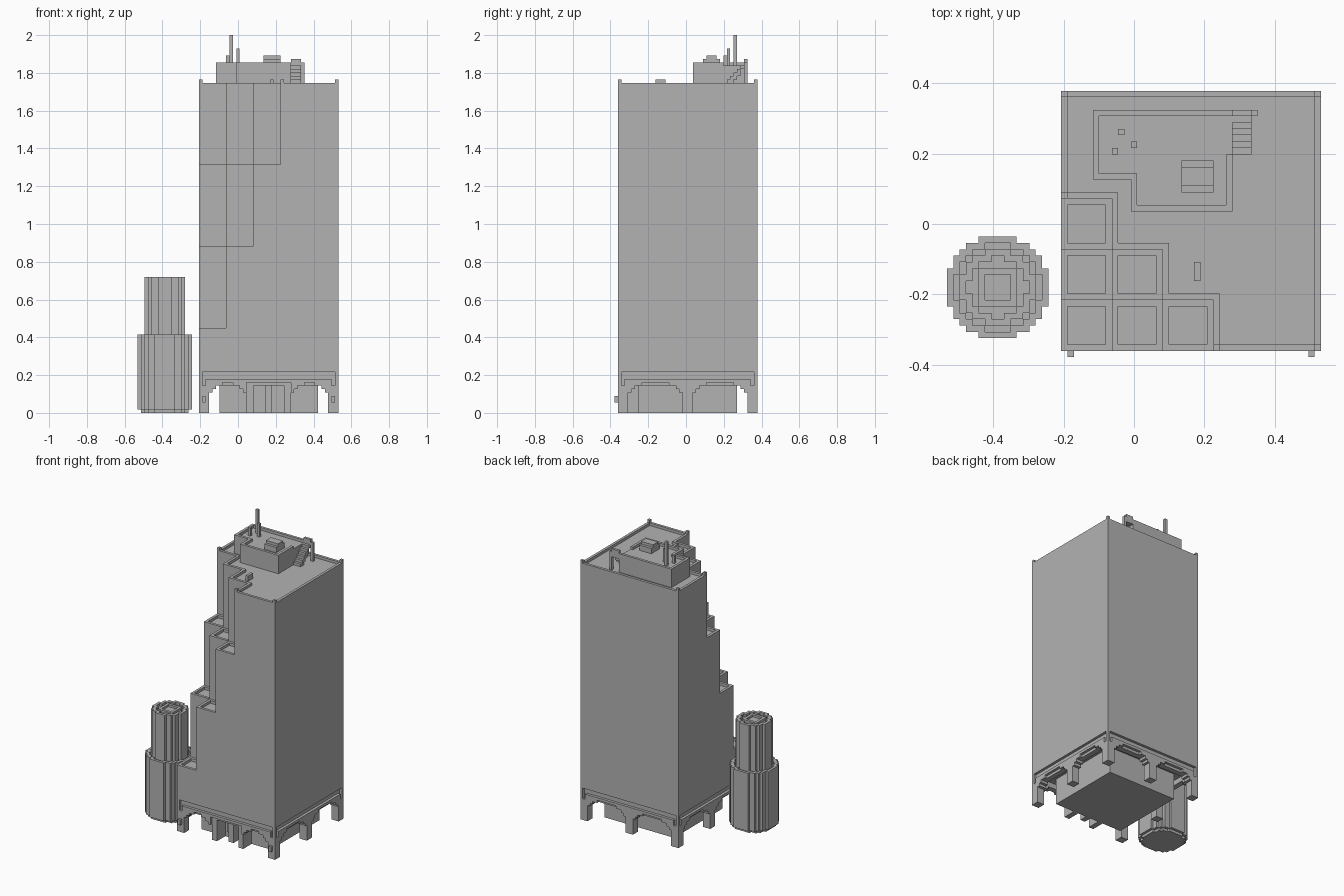
import bpy, bmesh
from mathutils import Matrix, Vector

cube = bpy.data.objects.get("Cube")
if cube:
    bpy.data.objects.remove(cube)

UNIT = 2 / 111          # one block of the model grid
ORIGIN = Vector((29.5, 21, 0))
MIDDLE = Vector((38.5, 21.5, 0))   # centre of the main tower

grey = bpy.data.materials.new("concrete_grey")
grey.use_nodes = True
grey.diffuse_color = (0.45, 0.45, 0.45, 1)
grey.node_tree.nodes["Principled BSDF"].inputs["Base Color"].default_value = grey.diffuse_color


def finish(name, bm):
    """Scale grid coordinates to the scene and create the object."""
    bmesh.ops.recalc_face_normals(bm, faces=bm.faces)
    for vert in bm.verts:
        vert.co = (vert.co - ORIGIN) * UNIT
    mesh = bpy.data.meshes.new(name)
    bm.to_mesh(mesh)
    bm.free()
    mesh.materials.append(grey)
    obj = bpy.data.objects.new(name, mesh)
    bpy.context.collection.objects.link(obj)
    return obj


def add_prism(bm, points, low, high, sunk=0):
    """Extrude an outline upwards; a sunk top leaves a rim one block wide."""
    base = bm.faces.new([bm.verts.new((x, y, low)) for x, y in points])
    base.normal_update()
    if base.normal.z > 0:
        base.normal_flip()
    made = bmesh.ops.extrude_face_region(bm, geom=[base], use_keep_orig=True)["geom"]
    top = [f for f in made if isinstance(f, bmesh.types.BMFace)][0]
    for vert in top.verts:
        vert.co.z = high
    bmesh.ops.recalc_face_normals(bm, faces=bm.faces)
    if sunk:
        # outer rim, then a vertical step down to the floor
        bmesh.ops.inset_region(bm, faces=[top], thickness=1, use_even_offset=True)
        floor = bmesh.ops.extrude_discrete_faces(bm, faces=[top])["faces"][0]
        for vert in floor.verts:
            vert.co.z -= sunk


def prism(name, points, low, high, sunk=0):
    bm = bmesh.new()
    add_prism(bm, points, low, high, sunk)
    return finish(name, bm)


def rect(x0, x1, y0, y1):
    return [(x0, y0), (x1, y0), (x1, y1), (x0, y1)]


def add_box(bm, x0, x1, y0, y1, z0, z1, turn=None):
    size = Vector((x1 - x0, y1 - y0, z1 - z0))
    place = Vector((x0 + x1, y0 + y1, z0 + z1)) / 2
    matrix = Matrix.Translation(place) @ Matrix.Diagonal(size).to_4x4()
    if turn is not None:
        spin = Matrix.Rotation(turn * 1.5707963, 4, "Z")
        matrix = Matrix.Translation(MIDDLE) @ spin @ matrix
    bmesh.ops.create_cube(bm, size=1, matrix=matrix)


def boxes(name, *items, turn=None):
    bm = bmesh.new()
    for item in items:
        add_box(bm, *item, turn=turn)
    return finish(name, bm)


# Main tower with its stepped corner
ROOF = 97
prism("main_tower", [(18, 42), (18, 25), (26, 25), (26, 17), (34, 17), (34, 9),
                     (42, 9), (42, 1), (59, 1), (59, 42)], 12, ROOF, 1)

# Stepped terraces
for column in range(3):
    for row in range(3 - column):
        x, y = 18 + 8 * column, 1 + 8 * row
        prism("terrace", rect(x, x + 8, y, y + 8), 12, 25 + 24 * (column + row), 1)

# Short posts at the roof corners
for x, y in ((18, 41), (58, 41), (58, 1), (42, 1), (18, 25)):
    boxes("roof_corner_post", (x, x + 1, y, y + 1, ROOF, ROOF + 1))
boxes("roof_vent", (39, 40, 12, 15, ROOF - 1, ROOF + 1))

# Penthouse with an open-sided parapet
DECK = 102
prism("penthouse", [(23, 39), (23, 28), (29, 28), (29, 23), (45, 23), (45, 39)], ROOF - 1, DECK)
prism("penthouse_parapet", [(45, 32), (45, 23), (29, 23), (29, 28), (23, 28), (23, 39),
                            (45, 39), (45, 38), (24, 38), (24, 29), (30, 29), (30, 24),
                            (44, 24), (44, 32)], DECK, DECK + 1)
boxes("rooftop_unit", (37, 42, 26, 31, DECK, DECK + 2), (37, 42, 27, 30, DECK + 2, DECK + 3))
for x, y, top in ((27, 35, 111), (29, 33, 107), (26, 32, 105)):
    boxes("antenna", (x, x + 1, y, y + 1, DECK, top))

# Outside stair up to the penthouse deck
boxes("stair_flight", *[(45, 48, 32 + i, 33 + i, 95 + i + (i == 0), ROOF + i) for i in range(5)])
boxes("stair_landing", (45, 48, 37, 39, DECK - 1, DECK))
boxes("stair_screen", (45, 48, 38, 39, DECK, DECK + 2))
boxes("stair_post", (48, 49, 38, 39, ROOF - 1, DECK + 1))

# Recessed band and ground floor core
EDGE, INNER = 20.5, 17.5
boxes("recessed_band", (19, 58, 2, 41, 10, 12))
boxes("ground_floor_core", (24, 53, 7, 36, 0, 10))

# Four arcades of stepped arches
for side in range(4):
    front = side == 0
    name = "front_arcade" if front else "arcade"
    parts = [(-EDGE, -INNER, -EDGE, -INNER, 0, 8),            # corner leg
             (-EDGE, 1 - EDGE, -EDGE, 1 - EDGE, 8, 12),       # corner upright
             (1 - EDGE, EDGE - 1, 1 - EDGE, -INNER, 8, 10),   # backing beam
             ]
    pier = 6.5 if front else 1.5
    for start, end in ((-INNER, -pier), (pier, INNER)):
        for reach, low in ((1, 6), (2, 7)):
            parts.append((start, start + reach, -EDGE, -INNER, low, low + 1))
            parts.append((end - reach, end, -EDGE, -INNER, low, low + 1))
        parts.append((start, start + 4, -EDGE, -INNER, 8, 9))
        parts.append((end - 4, end, -EDGE, -INNER, 8, 9))
    parts.append((2 - EDGE, EDGE - 2, -EDGE, 1 - EDGE, 9, 10))
    for s in (-1, 1):
        near, far = sorted((s * INNER, s * (EDGE - 2)))
        parts.append((near, far, -EDGE, 1 - EDGE, 8, 9))
    if not front:
        parts.append((-pier, pier, -EDGE, -INNER, 0, 9))      # middle leg
    boxes(name, *parts, turn=side)

# Entrance portal with pillars and doors
for x in (32, 43):
    boxes("entrance_pillar", (x, x + 2, 2, 7, 0, 9))
boxes("entrance_middle_pillar", (37.5, 39.5, 4, 7, 0, 9))
boxes("entrance_lintel", (34, 43, 2, 7, 9, 10))
for x in (35, 40):
    boxes("entrance_door", (x, x + 2, 6.6, 7, 2, 7))

# Wall lamps on the front corner legs
for x in (19, 57):
    boxes("wall_lamp", (x, x + 1, 0, 1, 3, 5))


def disc(radius, steps):
    """Stepped round outline: steps are the corners of one quarter."""
    quarter = [(radius, steps[0][1])]
    for (_, y), (x, next_y) in zip(steps, steps[1:]):
        quarter += [(x, y), (x, next_y)]
    points = []
    for turn in range(4):
        # each quarter ends where the next one begins
        points += quarter
        quarter = [(-y, x) for x, y in quarter]
    return [(8 + x, 11 + y) for x, y in points]


# Round side tower in two tiers
wide = [(8, 3), (7, 5), (6, 6), (5, 7), (3, 8)]
narrow = [(6, 2), (5, 4), (4, 5), (2, 6)]
foot = [(7, 3), (6, 5), (5, 6), (3, 7)]
prism("side_tower_foot", disc(7, foot), 0, 1)
prism("side_tower_lower", disc(8, wide), 1, 23, 1)
prism("side_tower_upper", disc(6, narrow), 22, 40, 1)
prism("side_tower_hatch", rect(5, 11, 8, 14), 39, 40, 0.8)
